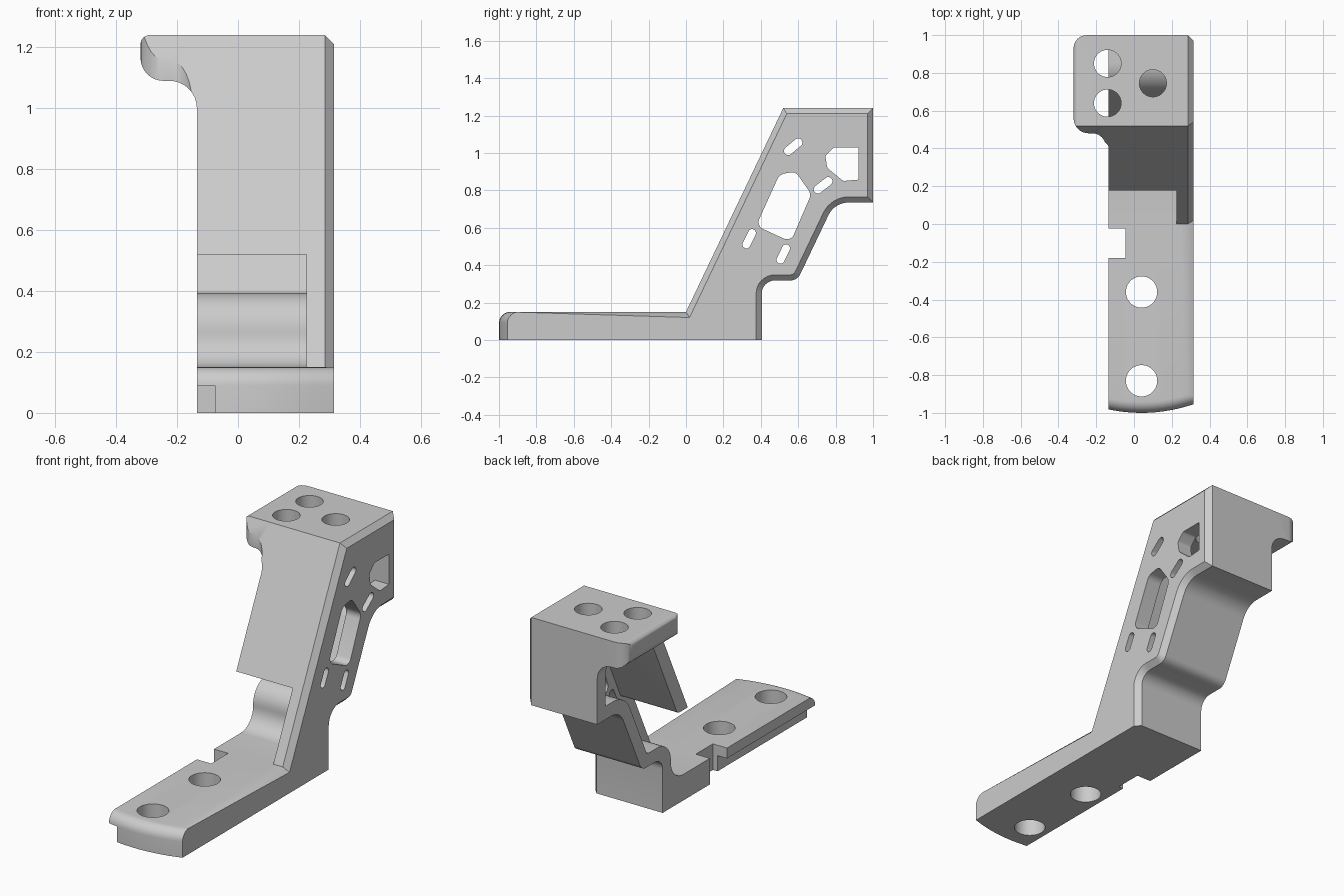
import bpy, bmesh, math
from mathutils import Vector

cube = bpy.data.objects.get("Cube")
if cube:
    bpy.data.objects.remove(cube, do_unlink=True)

grey = bpy.data.materials.new("light_grey")
grey.use_nodes = True
grey.diffuse_color = (0.6, 0.6, 0.6, 1)
grey.node_tree.nodes["Principled BSDF"].inputs["Base Color"].default_value = (0.6, 0.6, 0.6, 1)


def rounded(corners, steps=8):
    """Outline from (a, b) or (a, b, radius) corners."""
    pts, n = [], len(corners)
    for i, c in enumerate(corners):
        p = Vector(c[:2])
        r = c[2] if len(c) > 2 else 0
        if not r:
            pts.append(p)
            continue
        u = (Vector(corners[i - 1][:2]) - p).normalized()
        v = (Vector(corners[(i + 1) % n][:2]) - p).normalized()
        half = u.angle(v) / 2
        centre = p + (u + v).normalized() * r / math.sin(half)
        start = p + u * r / math.tan(half) - centre
        end = p + v * r / math.tan(half) - centre
        sweep = math.pi - 2 * half
        for k in range(steps + 1):
            t = k / steps
            pts.append(centre + (start * math.sin((1 - t) * sweep)
                                 + end * math.sin(t * sweep)) / math.sin(sweep))
    return pts


def prism(name, pts, axis, lo, hi):
    """Extrude an outline along an axis."""
    place = {"X": lambda p, t: (t, p[0], p[1]),
             "Y": lambda p, t: (p[0], t, p[1]),
             "Z": lambda p, t: (p[0], p[1], t)}[axis]
    bm = bmesh.new()
    a = [bm.verts.new(place(p, lo)) for p in pts]
    b = [bm.verts.new(place(p, hi)) for p in pts]
    bm.faces.new(a)
    bm.faces.new(b)
    for i in range(len(pts)):
        j = (i + 1) % len(pts)
        bm.faces.new((a[i], a[j], b[j], b[i]))
    bmesh.ops.recalc_face_normals(bm, faces=bm.faces[:])
    me = bpy.data.meshes.new(name)
    bm.to_mesh(me)
    bm.free()
    me.materials.append(grey)
    ob = bpy.data.objects.new(name, me)
    bpy.context.collection.objects.link(ob)
    return ob


def box(name, x0, x1, y0, y1, z0, z1):
    return prism(name, [(x0, y0), (x1, y0), (x1, y1), (x0, y1)], "Z", z0, z1)


def circle(x, y, r, n=40):
    return [(x + r * math.cos(2 * math.pi * k / n), y + r * math.sin(2 * math.pi * k / n))
            for k in range(n)]


def slot(y, z, length, width, degrees):
    d = Vector((math.cos(math.radians(degrees)), math.sin(math.radians(degrees))))
    s = Vector((-d.y, d.x)) * width / 2
    d = d * length / 2
    c = Vector((y, z))
    return rounded([(*(c + i * d + j * s), width * 0.49)
                    for i, j in ((-1, -1), (1, -1), (1, 1), (-1, 1))], 5)


def combine(ob, tool, operation):
    tool.hide_render = True
    m = ob.modifiers.new("cut", "BOOLEAN")
    m.operation, m.object, m.solver = operation, tool, "EXACT"
    bpy.context.view_layer.objects.active = ob
    bpy.ops.object.modifier_apply(modifier=m.name)
    bpy.data.objects.remove(tool, do_unlink=True)


# Bracket body: side profile with foot, leaning column and head
SIDE = 0.315
bracket = prism("bracket", rounded([
    (-1, 0), (0.405, 0), (0.405, 0.318, 0.07), (0.595, 0.318, 0.06),
    (0.794, 0.735, 0.12), (1, 0.735), (1, 1.24), (0.52, 1.24), (0, 0.15),
    (-1, 0.15, 0.06)]), "X", -0.4, SIDE)

# Chamfer the outer side rim, then bow the toe of the foot
bm = bmesh.new()
bm.from_mesh(bracket.data)
rim = [e for e in bm.edges
       if all(abs(v.co.x - SIDE) < 1e-4 for v in e.verts)
       and any(v.co.z > 0.01 for v in e.verts)
       and any(v.co.y > -0.93 for v in e.verts)]
bmesh.ops.bevel(bm, geom=rim, offset=0.03, segments=1, affect="EDGES", clamp_overlap=False)
for k in range(10):
    bmesh.ops.bisect_plane(bm, geom=bm.verts[:] + bm.edges[:] + bm.faces[:],
                           plane_co=(-0.16 + k * 0.045, 0, 0), plane_no=(1, 0, 0))
for v in bm.verts:
    if v.co.y < -0.9:
        v.co.y += 0.6 * (v.co.x - 0.04) ** 2
bm.to_mesh(bracket.data)
bm.free()

# Trim to the front outline (overhanging head) and the plan outline
combine(bracket, prism("front_trim", rounded([
    (-0.32, 1.24, 0.03), (-0.32, 1.09, 0.075), (-0.135, 1.09, 0.09),
    (-0.135, -0.1), (0.4, -0.1), (0.4, 1.24)]), "Y", -1.3, 1.3), "INTERSECT")
combine(bracket, prism("plan_trim", rounded([
    (-0.32, 1, 0.07), (-0.32, 0.48, 0.08), (-0.15, 0.48, 0.07),
    (-0.15, -1.3), (0.5, -1.3), (0.5, 1)]), "Z", -0.2, 1.5), "INTERSECT")

# Hollow between the front and rear walls, open to the front and one side
combine(bracket, prism("hollow", rounded([
    (0, 0.15), (0, 0.52), (0.27, 0.52, 0.03), (0.54, 1.09, 0.03), (0.925, 1.09),
    (0.925, 0.812), (0.747, 0.812, 0.17), (0.548, 0.393, 0.03),
    (0.33, 0.393, 0.12), (0.33, 0.15, 0.11)]), "X", -0.6, 0.225), "DIFFERENCE")

# Foot notch and underside rebate
combine(bracket, box("notch", -0.5, -0.045, -0.18, -0.025, -0.1, 0.3), "DIFFERENCE")
combine(bracket, box("rebate", -0.5, -0.075, -1.2, -0.17, -0.1, 0.09), "DIFFERENCE")

# Round bolt holes in the foot and head
for y in (-0.36, -0.83):
    combine(bracket, prism("foot_hole", circle(0.04, y, 0.083), "Z", -0.1, 0.3), "DIFFERENCE")
for x, y in ((-0.14, 0.85), (-0.14, 0.64), (0.1, 0.745)):
    combine(bracket, prism("head_hole", circle(x, y, 0.072), "Z", 0.98, 1.4), "DIFFERENCE")

# Windows and slots in the side wall
windows = [
    rounded([(0.375, 0.61, 0.04), (0.5, 0.885, 0.05), (0.585, 0.9, 0.04),
             (0.67, 0.78, 0.05), (0.56, 0.525, 0.04)], 6),
    rounded([(0.745, 0.985, 0.02), (0.79, 1.03, 0.02), (0.922, 1.03),
             (0.922, 0.857), (0.84, 0.85, 0.02), (0.755, 0.92, 0.03)], 4),
    slot(0.573, 1.033, 0.115, 0.045, 40),
    slot(0.733, 0.827, 0.115, 0.045, 38),
    slot(0.338, 0.541, 0.11, 0.042, 64),
    slot(0.52, 0.459, 0.11, 0.042, 64),
]
for w in windows:
    combine(bracket, prism("window", w, "X", 0.15, 0.5), "DIFFERENCE")

bpy.ops.object.select_all(action="DESELECT")
bracket.select_set(True)
bpy.context.view_layer.objects.active = bracket
bpy.ops.object.shade_smooth_by_angle(angle=math.radians(28))
